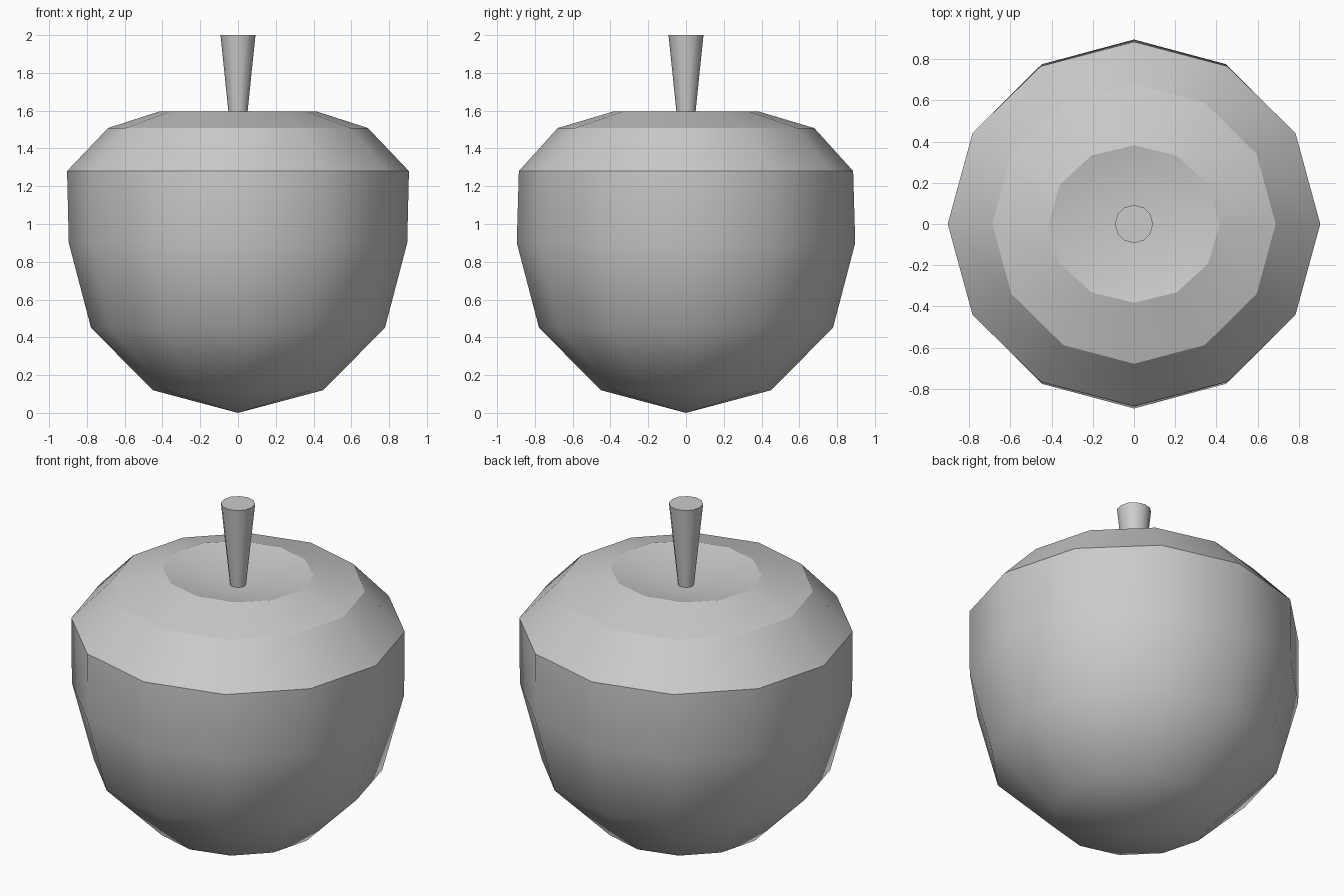
import bpy
import bmesh
from math import cos, sin, pi, radians

if "Cube" in bpy.data.objects:
    bpy.data.objects.remove(bpy.data.objects["Cube"])

SIDES = 12


def lathe(name, rings, bottom, top, sharp_rings=()):
    """Stack elliptical rings (rx, ry, z) between two centre points."""
    bm = bmesh.new()
    loops = []
    for rx, ry, z in rings:
        loops.append([bm.verts.new((rx * cos(2 * pi * i / SIDES),
                                    ry * sin(2 * pi * i / SIDES), z))
                      for i in range(SIDES)])
    low = bm.verts.new((0, 0, bottom))
    high = bm.verts.new((0, 0, top))
    for i in range(SIDES):
        j = (i + 1) % SIDES
        bm.faces.new((low, loops[0][j], loops[0][i]))
        bm.faces.new((loops[-1][i], loops[-1][j], high))
        for a, b in zip(loops, loops[1:]):
            bm.faces.new((a[i], a[j], b[j], b[i]))
    for f in bm.faces:
        f.smooth = True
    for r in sharp_rings:
        for i in range(SIDES):
            bm.edges.get((loops[r][i], loops[r][(i + 1) % SIDES])).smooth = False
    mesh = bpy.data.meshes.new(name)
    bm.to_mesh(mesh)
    bm.free()
    obj = bpy.data.objects.new(name, mesh)
    bpy.context.collection.objects.link(obj)
    return obj


# Apple body with a dimple at the top
lathe("apple_body", [
    (0.45, 0.45, 0.12),
    (0.778, 0.778, 0.45),
    (0.896, 0.896, 0.90),
    (0.905, 0.885, 1.28),
    (0.688, 0.679, 1.508),
    (0.416, 0.383, 1.596),
], bottom=0.0, top=1.512, sharp_rings=(3, 4, 5))

# Flared stem rising out of the dimple
lathe("stem", [
    (0.042, 0.042, 1.51),
    (0.0925, 0.0925, 2.0),
], bottom=1.51, top=2.0, sharp_rings=(0, 1))
